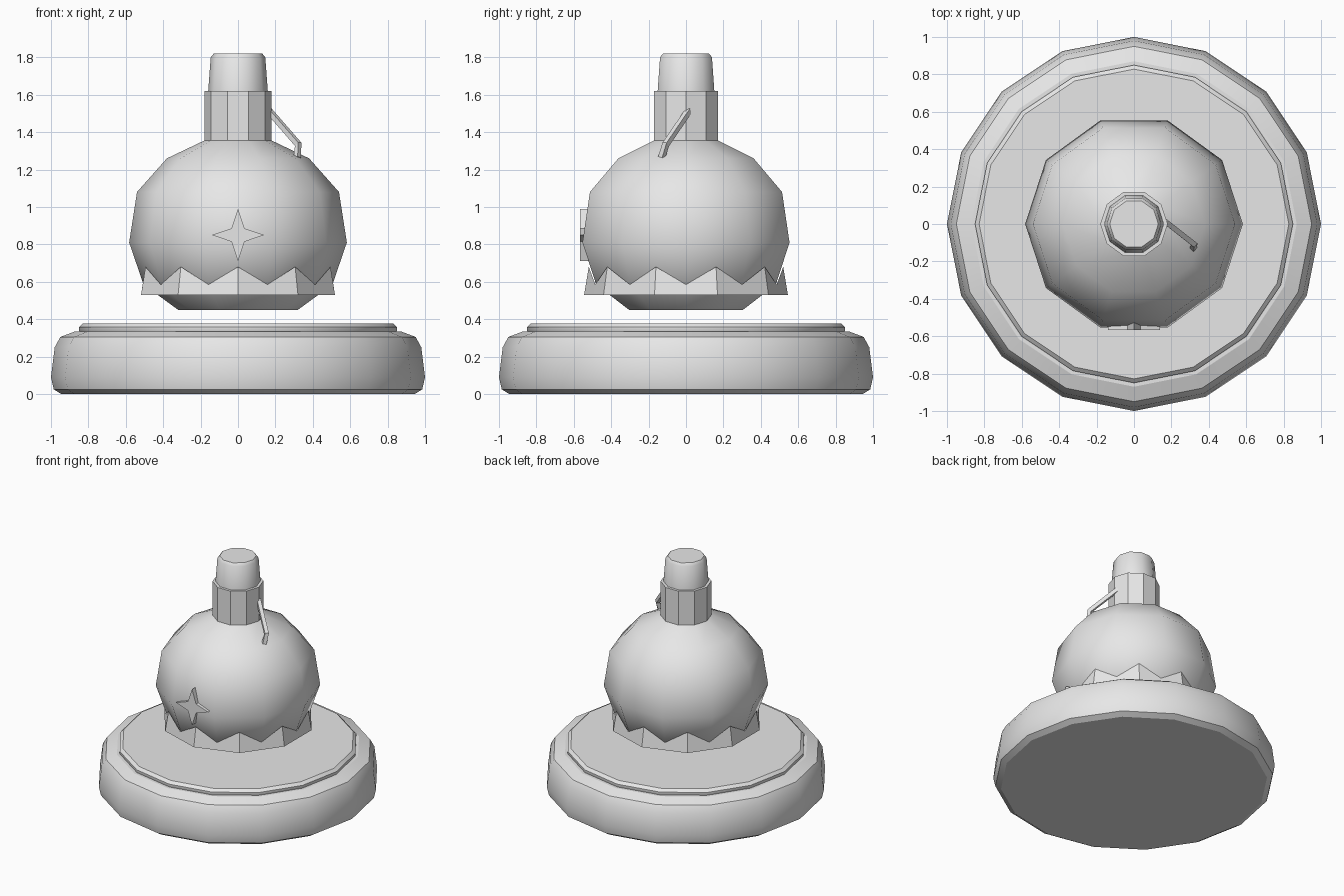
import bpy, bmesh, math
from mathutils import Vector

if "Cube" in bpy.data.objects:
    bpy.data.objects.remove(bpy.data.objects["Cube"])

grey = bpy.data.materials.new("plain grey")
grey.diffuse_color = (0.8, 0.8, 0.8, 1)
grey.use_nodes = True
grey.node_tree.nodes["Principled BSDF"].inputs["Base Color"].default_value = grey.diffuse_color


def finish(name, bm, angle=None):
    """Turn a bmesh into a named object, smooth below the given angle."""
    bmesh.ops.recalc_face_normals(bm, faces=bm.faces[:])
    me = bpy.data.meshes.new(name)
    bm.to_mesh(me)
    bm.free()
    me.materials.append(grey)
    ob = bpy.data.objects.new(name, me)
    bpy.context.collection.objects.link(ob)
    if angle:
        bpy.ops.object.select_all(action='DESELECT')
        ob.select_set(True)
        bpy.context.view_layer.objects.active = ob
        bpy.ops.object.shade_smooth_by_angle(angle=math.radians(angle))
        for p in me.polygons:  # end caps stay flat
            if len(p.vertices) > 4:
                p.use_smooth = False
    return ob


def lathe(name, profile, sides, angle=None):
    """Spin (radius, height) points into a closed solid."""
    bm = bmesh.new()
    rings = []
    for r, z in profile:
        rings.append([bm.verts.new((r * math.cos(math.tau * i / sides),
                                    r * math.sin(math.tau * i / sides), z))
                      for i in range(sides)])
    for a, b in zip(rings, rings[1:]):
        for i in range(sides):
            j = (i + 1) % sides
            bm.faces.new((a[i], a[j], b[j], b[i]))
    bm.faces.new(rings[0])
    bm.faces.new(rings[-1])
    return finish(name, bm, angle)


# Wide round stand and the raised disc on it
lathe("stand_base", [(0.945, 0), (0.985, 0.025), (1.0, 0.09), (0.98, 0.25),
                     (0.95, 0.305), (0.87, 0.335)], 16, 30)
lathe("stand_disc", [(0.84, 0.32), (0.85, 0.34), (0.85, 0.358),
                     (0.828, 0.378)], 16, 30)

# Round flask body, faceted neck and tapered stopper
lathe("body", [(0.32, 0.45), (0.505, 0.585), (0.582, 0.81), (0.54, 1.08),
               (0.38, 1.26), (0.17, 1.36)], 10, 45)
lathe("neck", [(0.18, 1.35), (0.18, 1.62)], 10)
lathe("stopper", [(0.16, 1.61), (0.146, 1.80), (0.13, 1.82)], 10, 45)

# Zigzag collar around the lower body
bm = bmesh.new()
low, high = [], []
for i in range(20):
    a = math.tau * i / 20 + math.pi / 2
    flat = 1 if i % 2 == 0 else math.cos(math.pi / 10)
    r, z = (0.52, 0.68) if i % 2 == 0 else (0.536, 0.585)
    low.append(bm.verts.new((0.545 * flat * math.cos(a),
                             0.545 * flat * math.sin(a), 0.53)))
    high.append(bm.verts.new((r * flat * math.cos(a),
                              r * flat * math.sin(a), z)))
for i in range(20):
    j = (i + 1) % 20
    bm.faces.new((low[i], low[j], high[j], high[i]))
finish("zigzag_collar", bm)

# Four-pointed star on the front
bm = bmesh.new()
outline = []
for i in range(8):
    r = 0.14 if i % 2 == 0 else 0.05
    a = math.tau * i / 8
    outline.append(bm.verts.new((r * math.cos(a), -0.568, 0.85 + r * math.sin(a))))
face = bm.faces.new(outline)
ext = bmesh.ops.extrude_face_region(bm, geom=[face], use_keep_orig=True)
for v in ext["geom"]:
    if isinstance(v, bmesh.types.BMVert):
        v.co.y = -0.52
finish("star", bm)

# Bent square rod hanging from the neck
path = [Vector(p) for p in ((0.165, 0.015, 1.515), (0.322, -0.108, 1.335),
                            (0.316, -0.13, 1.265))]
bm = bmesh.new()
rings = []
for i, p in enumerate(path):
    d = (path[min(i + 1, 2)] - path[max(i - 1, 0)]).normalized()
    side = d.cross(Vector((0.6, 0.8, 0))).normalized() * 0.014
    up = d.cross(side).normalized() * 0.014
    rings.append([bm.verts.new(p + side * s + up * t)
                  for s, t in ((1, 1), (-1, 1), (-1, -1), (1, -1))])
for a, b in zip(rings, rings[1:]):
    for i in range(4):
        j = (i + 1) % 4
        bm.faces.new((a[i], a[j], b[j], b[i]))
bm.faces.new(rings[0])
bm.faces.new(rings[-1])
finish("hanging_rod", bm)
